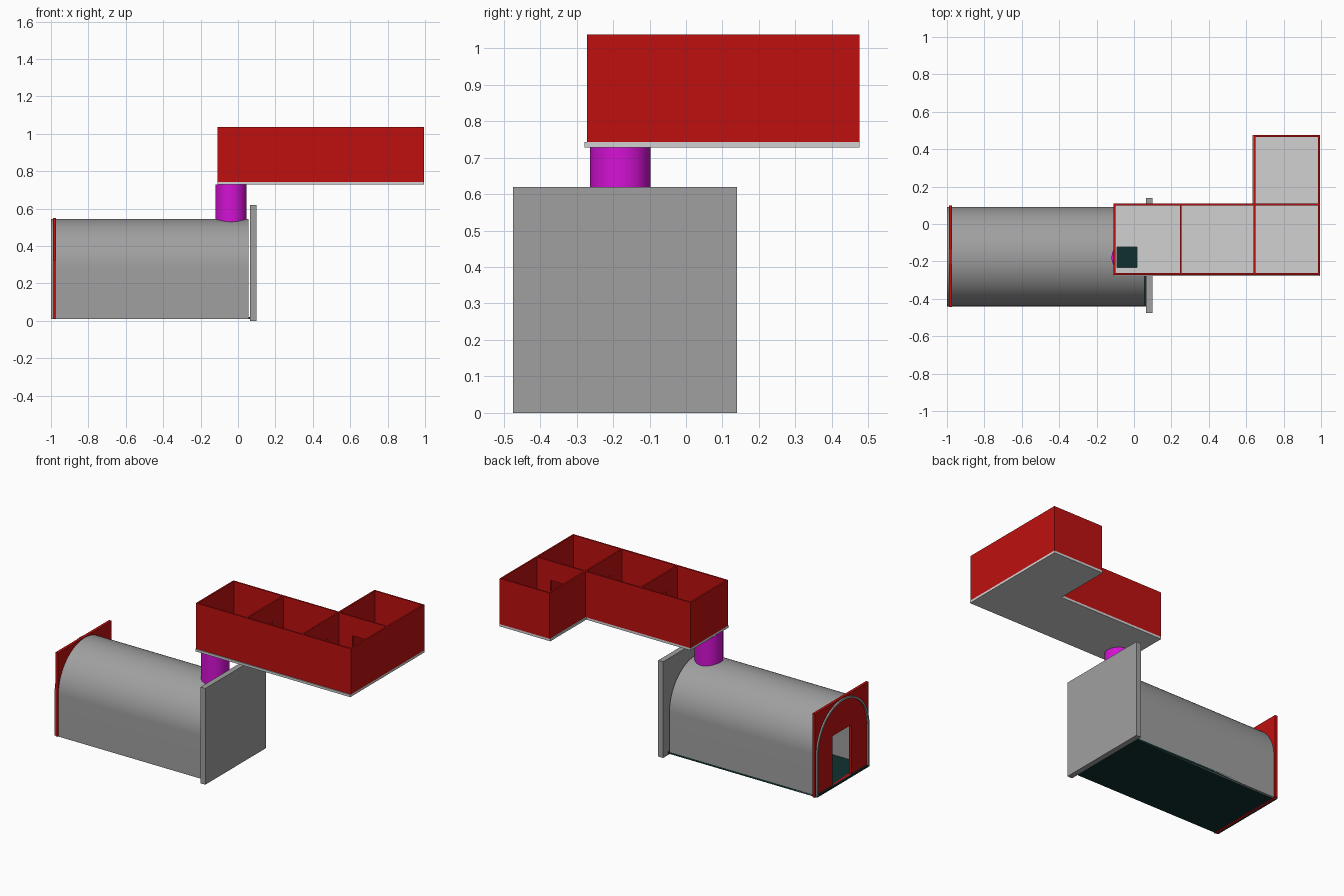
import bpy, bmesh, math

cube = bpy.data.objects.get("Cube")
if cube:
    bpy.data.objects.remove(cube, do_unlink=True)


def material(name, rgb):
    m = bpy.data.materials.new(name)
    m.use_nodes = True
    m.diffuse_color = (*rgb, 1)
    m.node_tree.nodes["Principled BSDF"].inputs["Base Color"].default_value = (*rgb, 1)
    return m


GRAY = material("mid gray", (0.35, 0.35, 0.35))
PALE = material("pale gray", (0.64, 0.64, 0.64))
RED = material("red", (0.52, 0.005, 0.005))
MAGENTA = material("magenta", (0.66, 0.006, 0.66))
GREEN = material("dark green", (0.005, 0.03, 0.03))


def prism(name, outline, depth, mat):
    """Extrude a closed outline of 3D points along a depth vector."""
    bm = bmesh.new()
    face = bm.faces.new([bm.verts.new(p) for p in outline])
    ext = bmesh.ops.extrude_face_region(bm, geom=[face])
    moved = [v for v in ext["geom"] if isinstance(v, bmesh.types.BMVert)]
    bmesh.ops.translate(bm, verts=moved, vec=depth)
    bmesh.ops.recalc_face_normals(bm, faces=bm.faces)
    mesh = bpy.data.meshes.new(name)
    bm.to_mesh(mesh)
    bm.free()
    ob = bpy.data.objects.new(name, mesh)
    bpy.context.collection.objects.link(ob)
    mesh.materials.append(mat)
    return ob


def box(name, x, y, z, mat):
    pts = [(x[0], y[0], z[0]), (x[1], y[0], z[0]), (x[1], y[1], z[0]), (x[0], y[1], z[0])]
    return prism(name, pts, (0, 0, z[1] - z[0]), mat)


def select(ob):
    bpy.ops.object.select_all(action='DESELECT')
    ob.select_set(True)
    bpy.context.view_layer.objects.active = ob


def cut(ob, x, y, z):
    """Cut a box-shaped opening out of an object."""
    cutter = box("opening_cutter", x, y, z, ob.data.materials[0])
    cutter.hide_render = True
    mod = ob.modifiers.new("opening", 'BOOLEAN')
    mod.operation, mod.solver, mod.object = 'DIFFERENCE', 'EXACT', cutter
    select(ob)
    bpy.ops.object.modifier_apply(modifier=mod.name)
    bpy.data.objects.remove(cutter, do_unlink=True)


def smooth(ob):
    select(ob)
    bpy.ops.object.shade_smooth_by_angle(angle=math.radians(30))


# Shared measures
MID, FLOOR, SPRING, RADIUS, SHELL = -0.175, 0.01, 0.28, 0.265, 0.012
HOLE_X, HOLE_Y = (-0.09, 0.015), (-0.233, -0.123)


def arch(radius, steps=40):
    """Vertical sides with a round top, running from +y foot to -y foot."""
    pts = [(MID + radius * math.cos(math.pi * i / steps),
            SPRING + radius * math.sin(math.pi * i / steps)) for i in range(steps + 1)]
    return [(MID + radius, FLOOR)] + pts + [(MID - radius, FLOOR)]


# Vaulted tunnel with an opening under the shaft
ring = arch(RADIUS) + arch(RADIUS - SHELL)[::-1]
tunnel = prism("tunnel_vault", [(-1, y, z) for y, z in ring], (1.055, 0, 0), GRAY)
cut(tunnel, HOLE_X, HOLE_Y, (0.4, 0.7))
smooth(tunnel)
box("tunnel_floor", (-1, 0.065), (MID - RADIUS, MID + RADIUS), (FLOOR, 0.022), GREEN)
box("tunnel_end_wall", (0.065, 0.1), (-0.475, 0.14), (0, 0.62), GRAY)

# Entrance panel with doorway
panel = box("entrance_panel", (-0.99, -0.972), (-0.445, 0.1), (FLOOR, 0.55), RED)
cut(panel, (-1.1, -0.9), (-0.27, -0.08), (0.022, 0.34))

# Round access shaft, hollow inside
SX, SY, SR = -0.037, -0.18, 0.083
circle = [2 * math.pi * i / 48 for i in range(48)]
shaft = prism("access_shaft",
              [(SX + SR * math.cos(a), SY + SR * math.sin(a), 0.53) for a in circle],
              (0, 0, 0.2), MAGENTA)
cut(shaft, HOLE_X, HOLE_Y, (0.4, 0.9))
smooth(shaft)

# L-shaped upper floor with a square hatch
X0, X1, X2, X3 = -0.11, 0.245, 0.64, 0.995
Y0, Y1, Y2 = -0.272, 0.11, 0.476
BASE, TOP, T = 0.743, 1.037, 0.01
corners = [(X0, Y0 - 0.006), (X3, Y0 - 0.006), (X3, Y2), (X2 - 0.006, Y2),
           (X2 - 0.006, Y1), (X0, Y1)]
slab = prism("upper_floor", [(x, y, 0.728) for x, y in corners], (0, 0, 0.015), PALE)
cut(slab, HOLE_X, HOLE_Y, (0.6, 0.9))

# Upper room walls: name, x range, y range, doorway
walls = [
    ("front_wall", (X0, X3), (Y0, Y0 + T), False),
    ("left_wall", (X3 - T, X3), (Y0, Y2), False),
    ("rear_wall", (X2, X3), (Y2 - T, Y2), False),
    ("wing_side_wall", (X2, X2 + T), (Y1, Y2), False),
    ("middle_rear_wall", (X0, X2 + T), (Y1 - T, Y1), False),
    ("right_wall", (X0, X0 + T), (Y0, Y1), False),
    ("first_partition", (X1, X1 + T), (Y0 + T, Y1 - T), True),
    ("second_partition", (X2, X2 + T), (Y0 + T, Y1 - T), True),
    ("wing_partition", (X2 + T, X3 - T), (Y1 - T, Y1), True),
]
for name, x, y, door in walls:
    wall = box(name, x, y, (BASE, TOP), RED)
    if door:
        cx, cy = sum(x) / 2, sum(y) / 2
        cut(wall, (cx - 0.07, cx + 0.07), (cy - 0.07, cy + 0.07), (BASE - 0.1, BASE + 0.17))
